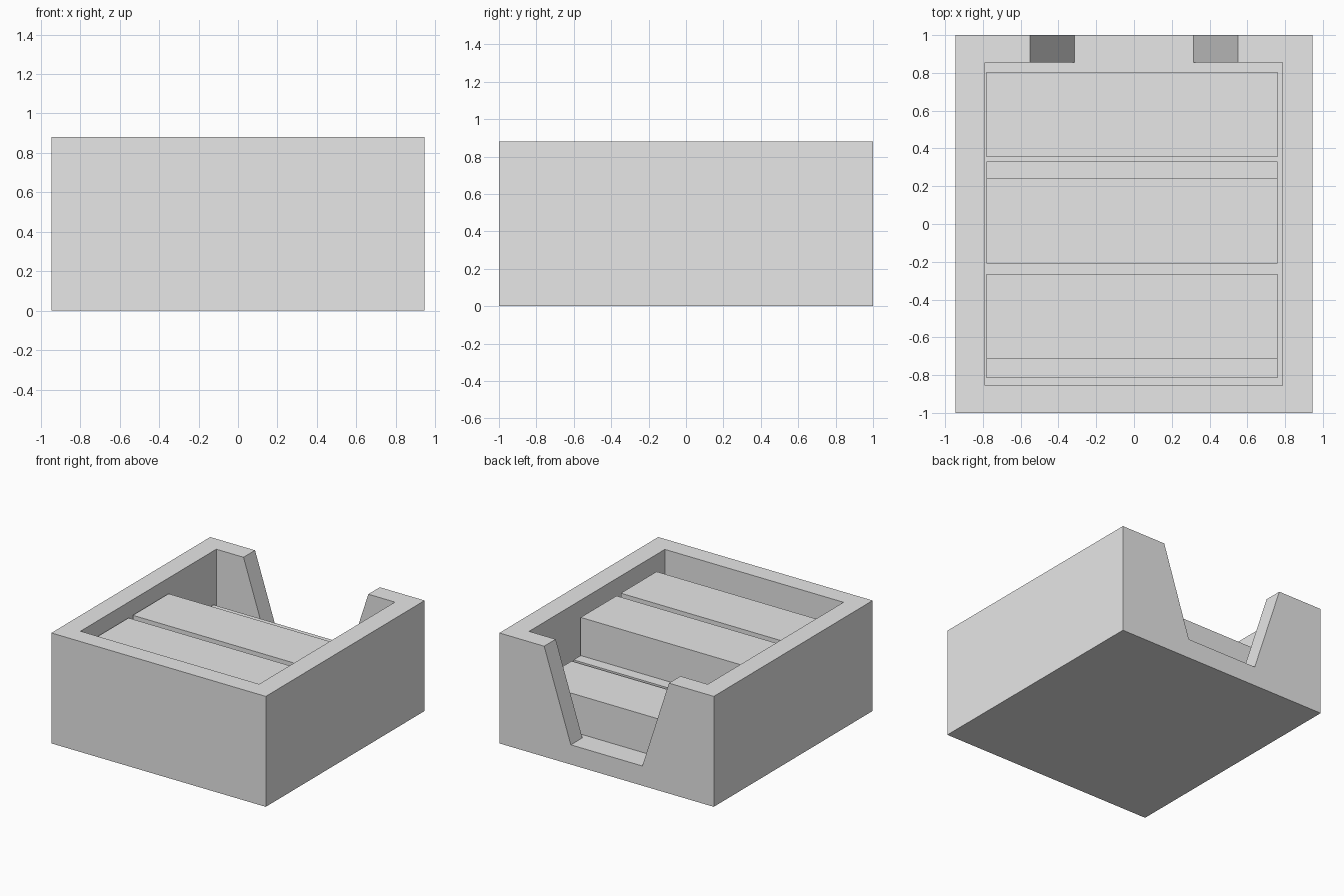
import bpy
import bmesh

cube = bpy.data.objects.get("Cube")
if cube:
    bpy.data.objects.remove(cube, do_unlink=True)

# One plain grey material
GREY = (0.8, 0.8, 0.8, 1.0)
grey = bpy.data.materials.new("light grey")
grey.use_nodes = True
grey.diffuse_color = GREY
grey.node_tree.nodes["Principled BSDF"].inputs["Base Color"].default_value = GREY


def prism(name, profile, y0, y1):
    """Extrude an x-z profile from y0 to y1."""
    bm = bmesh.new()
    face = bm.faces.new([bm.verts.new((x, y0, z)) for x, z in profile])
    grown = bmesh.ops.extrude_face_region(bm, geom=[face])
    verts = [v for v in grown["geom"] if isinstance(v, bmesh.types.BMVert)]
    bmesh.ops.translate(bm, verts=verts, vec=(0, y1 - y0, 0))
    bmesh.ops.recalc_face_normals(bm, faces=bm.faces)
    mesh = bpy.data.meshes.new(name)
    bm.to_mesh(mesh)
    bm.free()
    mesh.materials.append(grey)
    obj = bpy.data.objects.new(name, mesh)
    bpy.context.collection.objects.link(obj)
    return obj


def block(name, x0, x1, y0, y1, z0, z1):
    return prism(name, [(x0, z0), (x1, z0), (x1, z1), (x0, z1)], y0, y1)


def cut(target, cutter):
    mod = target.modifiers.new(cutter.name, "BOOLEAN")
    mod.operation = "DIFFERENCE"
    mod.solver = "EXACT"
    mod.object = cutter
    bpy.context.view_layer.objects.active = target
    bpy.ops.object.modifier_apply(modifier=mod.name)
    bpy.data.objects.remove(cutter, do_unlink=True)


HEIGHT, FLOOR, SILL = 0.88, 0.155, 0.157

# Open tray with a hollow inside
tray = block("tray", -0.945, 0.945, -1, 1, 0, HEIGHT)
cut(tray, block("cavity_cutter", -0.79, 0.785, -0.855, 0.855, FLOOR, 1.2))

# Tapered notch through the back wall, sides continued above the rim
low, high, top = 0.315, 0.55, 1.2
reach = low + (high - low) * (top - SILL) / (HEIGHT - SILL)
cut(tray, prism("notch_cutter",
                [(-low, SILL), (low, SILL), (reach, top), (-reach, top)], 0.5, 1.2))

# Equal long boxes stacked inside: three below, two above
DEPTH, THICK = 0.45, 0.304
layers = {"lower_box": (-0.815, -0.12, 0.355), "upper_box": (-0.715, -0.21)}
for level, (name, starts) in enumerate(layers.items()):
    z = FLOOR + level * THICK
    for i, y in enumerate(starts, 1):
        block(f"{name}_{i}", -0.78, 0.76, y, y + DEPTH, z, z + THICK)
